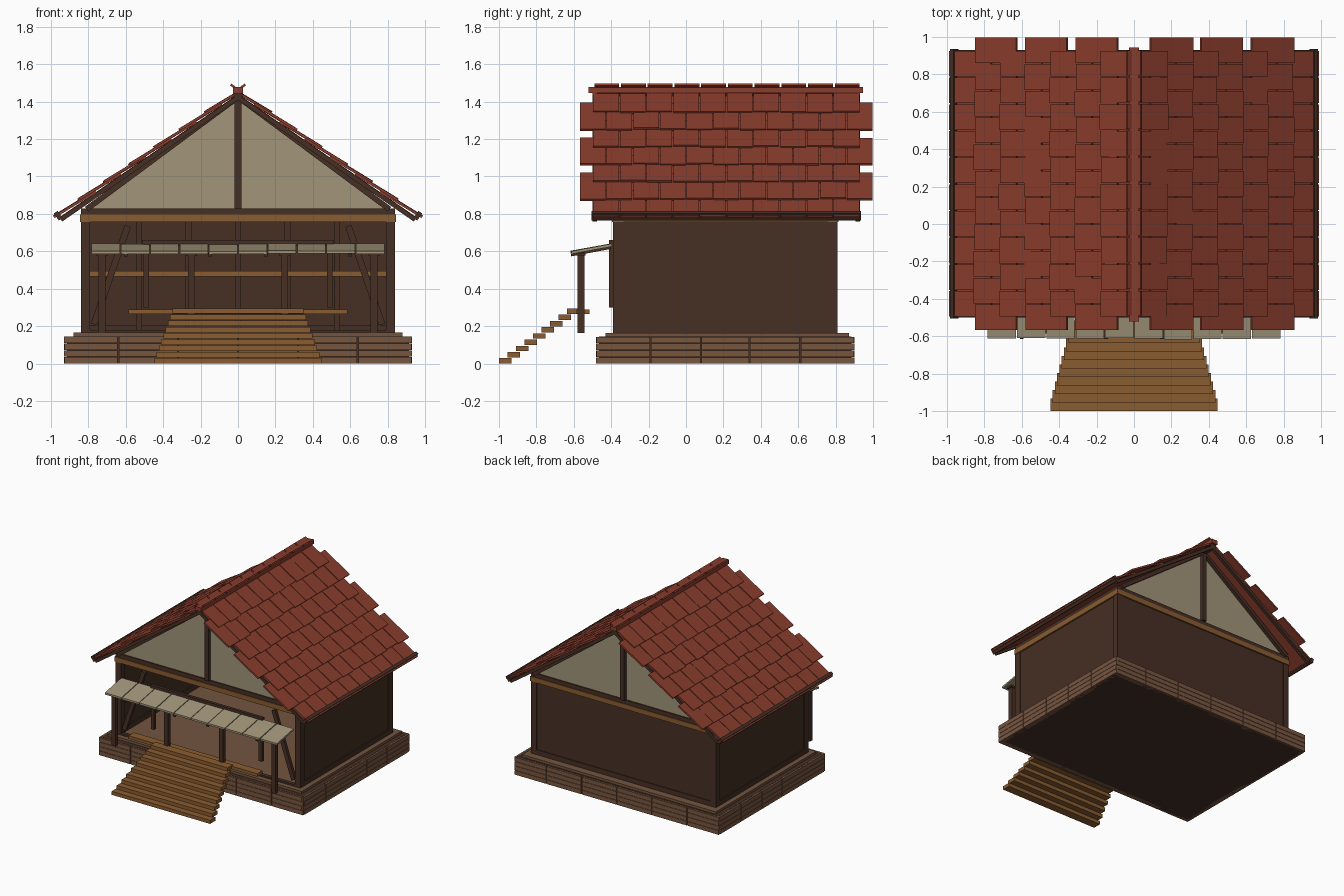
import bpy, bmesh, math, random
from mathutils import Vector

if "Cube" in bpy.data.objects:
    bpy.data.objects.remove(bpy.data.objects["Cube"])
random.seed(4)

def mat(name, h):
    m = bpy.data.materials.new(name)
    c = [int(h[i:i + 2], 16) / 255 for i in (0, 2, 4)]
    m.diffuse_color = [((v + .055) / 1.055) ** 2.4 for v in c] + [1]
    m.use_nodes = True
    m.node_tree.nodes["Principled BSDF"].inputs["Base Color"].default_value = m.diffuse_color
    return m

DARK = mat("dark_timber", "462F24")
WOOD = mat("warm_wood", "8A5C30")
BRICK = mat("base_block", "785640")
FLOOR = mat("floor_brown", "73553F")
CREAM = mat("cream", "A2967A")
RED = mat("red_tile", "8A3D2D")

def same(x, y, z):
    return (x, y, z)

def boxes(name, items, m, f=same):
    """One object from boxes (x0,x1,y0,y1,z0,z1[,tilt]); f maps local to world."""
    bm = bmesh.new()
    for b in items:
        tilt = b[6] if len(b) > 6 else 0
        v = [bm.verts.new(f(b[i], b[2 + j], b[4 + k] + tilt * i))
             for i in (0, 1) for j in (0, 1) for k in (0, 1)]
        for q in ((0, 1, 3, 2), (4, 6, 7, 5), (0, 4, 5, 1), (2, 3, 7, 6), (0, 2, 6, 4), (1, 5, 7, 3)):
            bm.faces.new([v[n] for n in q])
    bmesh.ops.recalc_face_normals(bm, faces=bm.faces)
    me = bpy.data.meshes.new(name)
    bm.to_mesh(me)
    bm.free()
    me.materials.append(m)
    ob = bpy.data.objects.new(name, me)
    bpy.context.collection.objects.link(ob)
    return ob

def prism(name, pts, y0, y1, m):
    """Extrude an x-z outline along y."""
    bm = bmesh.new()
    a = [bm.verts.new((x, y0, z)) for x, z in pts]
    b = [bm.verts.new((x, y1, z)) for x, z in pts]
    n = len(pts)
    bm.faces.new(a)
    bm.faces.new(b[::-1])
    for i in range(n):
        bm.faces.new((a[i], b[i], b[(i + 1) % n], a[(i + 1) % n]))
    bmesh.ops.recalc_face_normals(bm, faces=bm.faces)
    me = bpy.data.meshes.new(name)
    bm.to_mesh(me)
    bm.free()
    me.materials.append(m)
    bpy.context.collection.objects.link(bpy.data.objects.new(name, me))

def beam(name, p, q, w, y0, y1, m):
    """Slanted bar in the x-z plane from p to q."""
    p, q = Vector(p), Vector(q)
    d = (q - p).normalized() * w / 2
    o = Vector((-d.y, d.x))
    prism(name, [p + o, q + o, q - o, p - o], y0, y1, m)

def both(b):
    return [b, (-b[1], -b[0]) + tuple(b[2:])]

# base: core and courses of blocks
boxes("base_core", [(-.915, .915, -.465, .885, 0, .145)], DARK)
blocks = []
for c in range(4):
    z0, z1 = c * .0365, c * .0365 + .034
    e = .012 * (c % 2)
    xs = [-.93 + e, -.64, -.32, 0, .32, .64, .93 - e]
    ys = [-.48 + .012 - e, -.19, .08, .34, .61, .90 - .012 + e]
    for a, b in zip(xs, xs[1:]):
        for y0 in (-.48, .86):
            blocks.append((a + .003, b - .003, y0, y0 + .04, z0, z1))
    for a, b in zip(ys, ys[1:]):
        blocks += both((.89, .93, a + .003, b - .003, z0, z1))
boxes("base_blocks", blocks, BRICK)
boxes("floor_slab", [(-.88, .88, -.43, .87, .145, .165)], FLOOR)

# walls, open at the front
boxes("side_walls", both((.81, .832, -.37, .80, .165, .76)), DARK)
boxes("back_wall", [(-.82, .82, .78, .803, .165, .76)], DARK)
boxes("corner_posts", both((.79, .84, -.39, -.335, .165, .76)) + both((.79, .84, .76, .81, .165, .76)), DARK)
boxes("sills", both((.80, .84, -.39, .81, .165, .205)) + [(-.84, .84, .77, .81, .165, .205),
      (-.84, .84, -.39, -.36, .165, .18)], DARK)
boxes("back_studs", [(x - .016, x + .016, .745, .78, .165, .76) for x in (-.53, -.265, 0, .265, .53)], DARK)
boxes("back_rail", [(-.79, .79, .72, .75, .465, .495)], WOOD)

def ring(z0, z1, e):
    return both((.80, .835 + e, -.385 - e, .805 + e, z0, z1)) + \
        [(-.80, .80, y - .02, y + .02 + e, z0, z1) for y in (-.365 - e, .785)]
boxes("wall_plate", ring(.757, .797, .01), WOOD)
boxes("tie_beam", ring(.797, .83, .005), DARK)

# gables: panel, king post, rafters
for n, y, s in (("front", -.39, -1), ("back", .81, 1)):
    prism(n + "_gable_panel", [(-.80, .82), (.80, .82), (0, 1.425)], y - s * .025, y - s * .01, CREAM)
    boxes(n + "_king_post", [(-.018, .018, y - .018, y + .018, .83, 1.42)], DARK)
    for k in (-1, 1):
        beam(n + "_gable_rafter", (k * .81, .825), (0, 1.425), .03, y - .018, y + .018, DARK)

# front frame
for k in (-1, 1):
    beam("front_brace", (k * .77, .21), (k * .59, .735), .035, -.385, -.36, DARK)
boxes("awning_ledger", [(-.51, .51, -.41, -.385, .63, .66)], DARK)
boxes("awning_hangers", both((.475, .505, -.41, -.385, .30, .64)), DARK)

# awning on posts
posts = []
for x in (.25, .727):
    posts += both((x - .018, x + .018, -.58, -.543, .165, .595))
boxes("awning_posts", posts, DARK)
boxes("post_caps", [b for x in (.25, .727) for b in both((x - .03, x + .03, -.585, -.538, .578, .592))], DARK)
slats = []
for i in range(10):
    x = -.785 + i * .157
    j = random.uniform(0, .012)
    slats.append((-.61 - j * .6, -.395, x + .003, x + .154, .585 + j * .3, .60 + j * .3, .04))
boxes("awning_slats", slats, CREAM, lambda u, v, w: (v, u, w))
boxes("awning_bearers", [(-.615, -.40, x - .01, x + .01, .573, .585, .04) for x in (-.6, -.15, .15, .6)],
      DARK, lambda u, v, w: (v, u, w))

# stairs and landing
steps = []
for i in range(9):
    hw = .447 - i * .012
    steps.append((-hw, hw, -1 + i * .0455, -.932 + i * .0455, i * .0333, i * .0333 + .029))
boxes("stair_treads", steps, WOOD)
boxes("landing_plank", [(-.585, .585, -.585, -.515, .265, .29)], WOOD)

# roof: tilted rows of tiles on each slope
A = math.atan2(.68, .985)
CA, SA = math.cos(A), math.sin(A)
P = 1.57 / 11
for s, n in ((-1, "left"), (1, "right")):
    def slope(u, y, w, s=s):
        return (s * (u * CA + w * SA), y, 1.475 - u * SA + w * CA)
    tiles = []
    for k in range(7):
        xe = .18 + .135 * k
        u0, u1 = max(0, xe - .215) / CA, xe / CA
        ext = k % 2
        y0 = -.57 if ext else -.57 + P / 2
        for c in range(11 if ext else 10):
            d = random.uniform(-.006, .006) if k < 6 else 0
            h = random.uniform(0, .003)
            tiles.append((u0, u1 + d, y0 + c * P + .003, y0 + (c + 1) * P - .003, -.028 - h, -.014 - h, .014))
    boxes(n + "_roof_tiles", tiles, RED, slope)
    boxes(n + "_roof_deck", [(0, 1.18, -.49, .92, -.036, -.028)], RED, slope)
    boxes(n + "_barge_boards", [(0, 1.18, y, y + .025, -.055, -.03) for y in (-.5, .905)], DARK, slope)
    boxes(n + "_eave_bar", [(1.168, 1.192, -.505, .935, -.04, .006)], DARK, slope)
    # upturned ridge tiles
    def flange(u, y, w, s=s):
        return (s * (u * .82 - w * .57), y, 1.464 + u * .57 + w * .82)
    boxes(n + "_ridge_tiles", [(0, .048, -.495 + i * P + .005, -.495 + (i + 1) * P - .005, -.006, .006)
                               for i in range(10)], RED, flange)
boxes("ridge_cap", [(-.028, .028, -.52, .945, 1.445, 1.478)], RED)
boxes("ridge_beam", [(-.018, .018, -.49, .92, 1.41, 1.445)], DARK)
